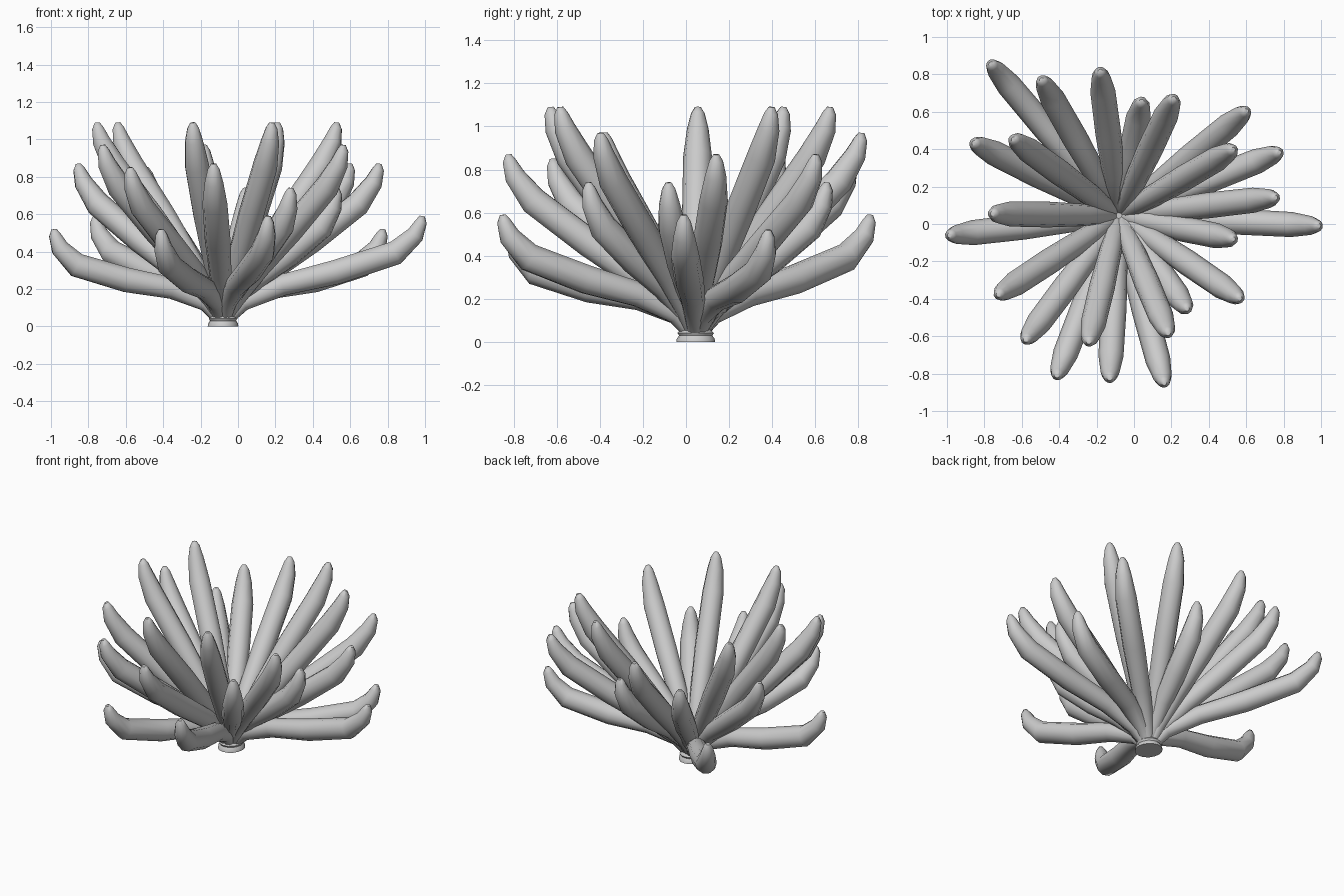
import bpy, bmesh, math
from mathutils import Vector

if "Cube" in bpy.data.objects:
    bpy.data.objects.remove(bpy.data.objects["Cube"])

CENTRE = Vector((-0.08, 0.045, 0))
SIDES = 10

# Leaf tips grouped by tip height
TIERS = {
    1.09: [(-.24, -.625), (.18, -.58), (-.75, .055), (.525, .395), (-.64, .45), (.21, .665)],
    0.97: [(.56, -.395), (-.72, -.375), (-.18, .81)],
    0.87: [(-.13, -.82), (.75, .14), (-.85, .43), (.595, .60)],
    0.85: [(-.575, -.615), (-.49, .765)],
    0.74: [(.525, -.08), (.28, -.45), (.04, .65)],
    0.59: [(.16, -.845), (.98, -.01), (-.76, .85)],
    0.52: [(-.41, -.805), (.77, .38), (-.98, -.06)],
}

# Ring: fraction of reach, height of lowest leaf, height of tallest leaf, half width
RINGS = [
    (0.02, .04, .04, .036), (0.10, .13, .15, .050), (0.30, .215, .345, .060),
    (0.57, .275, .59, .069), (0.87, .37, .86, .067), (0.97, .465, .99, .050),
    (1.0, .535, 1.06, .032), (1.005, .565, 1.09, .014),
]


def finish(name, bm, angle=60):
    bmesh.ops.recalc_face_normals(bm, faces=bm.faces)
    mesh = bpy.data.meshes.new(name)
    bm.to_mesh(mesh)
    bm.free()
    ob = bpy.data.objects.new(name, mesh)
    bpy.context.collection.objects.link(ob)
    bpy.context.view_layer.objects.active = ob
    ob.select_set(True)
    bpy.ops.object.shade_smooth_by_angle(angle=math.radians(angle))
    ob.select_set(False)


def skin(bm, rings):
    loops = [[bm.verts.new(p) for p in r] for r in rings]
    for a, b in zip(loops, loops[1:]):
        n = len(a)
        for i in range(n):
            j = (i + 1) % n
            bm.faces.new((a[i], a[j], b[j], b[i]))
    bm.faces.new(loops[0][::-1])
    bm.faces.new(loops[-1])


def leaf(name, x, y, tip_z):
    reach = Vector((x, y, 0)) - CENTRE
    side = Vector((-reach.y, reach.x, 0)).normalized()
    w = (tip_z - .565) / (1.09 - .565)
    path = [CENTRE + reach * s + Vector((0, 0, lo + (hi - lo) * w)) for s, lo, hi, r in RINGS]
    rings = []
    for k, p in enumerate(path):
        along = (path[min(k + 1, len(path) - 1)] - path[max(k - 1, 0)]).normalized()
        up = along.cross(side)
        r = RINGS[k][3]
        angles = [2 * math.pi * i / SIDES for i in range(SIDES)]
        rings.append([p + (side * math.cos(a) + up * math.sin(a)) * r for a in angles])
    bm = bmesh.new()
    skin(bm, rings)
    finish(name, bm)


# Fleshy leaves
count = 0
for tip_z, tips in TIERS.items():
    for x, y in tips:
        count += 1
        leaf(f"leaf_{count:02d}", x, y, tip_z)

# Short stem under the rosette, flared at the foot
bm = bmesh.new()
profile = [(.082, 0), (.08, .015), (.07, .03), (.077, .042), (.06, .06), (.045, .14)]
skin(bm, [[CENTRE + Vector((r * math.cos(i * math.pi / 8), 1.1 * r * math.sin(i * math.pi / 8), z))
           for i in range(16)] for r, z in profile])
finish("stem_base", bm, 40)
